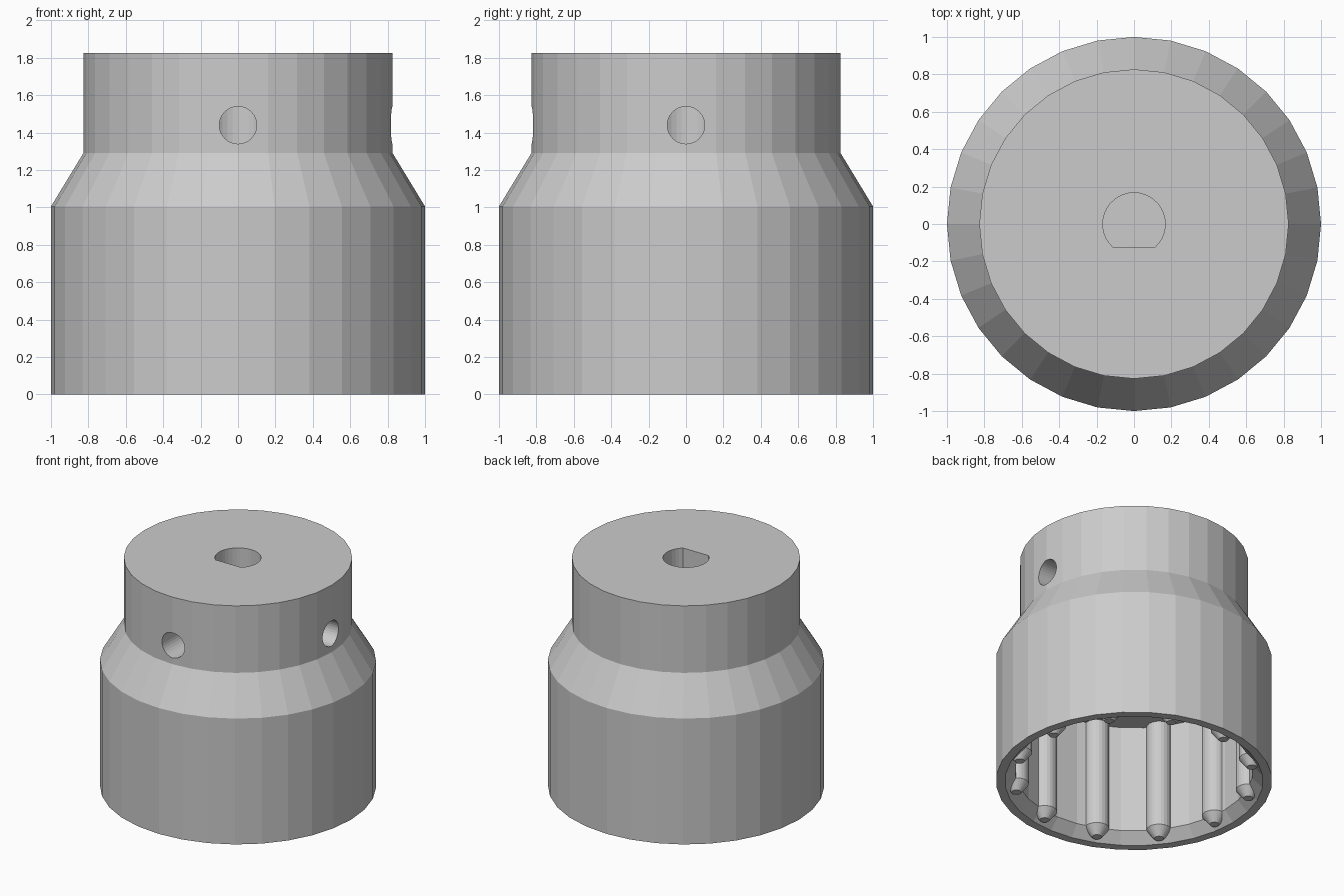
import bpy, bmesh, math
from mathutils import Matrix, Vector

if "Cube" in bpy.data.objects:
    bpy.data.objects.remove(bpy.data.objects["Cube"])

grey = bpy.data.materials.new("plain grey")
grey.diffuse_color = (0.6, 0.6, 0.6, 1)
grey.use_nodes = True
grey.node_tree.nodes["Principled BSDF"].inputs["Base Color"].default_value = grey.diffuse_color


def finish(bm, name):
    bmesh.ops.recalc_face_normals(bm, faces=bm.faces)
    me = bpy.data.meshes.new(name)
    bm.to_mesh(me)
    bm.free()
    me.materials.append(grey)
    ob = bpy.data.objects.new(name, me)
    bpy.context.collection.objects.link(ob)
    return ob


def stack(bm, profile, sides, centre=(0, 0)):
    """Closed solid of revolution from (radius, z) rings."""
    rings = []
    for r, z in profile:
        rings.append([bm.verts.new((centre[0] + r * math.cos(math.tau * i / sides),
                                    centre[1] + r * math.sin(math.tau * i / sides), z))
                      for i in range(sides)])
    for a, b in zip(rings, rings[1:]):
        for i in range(sides):
            j = (i + 1) % sides
            bm.faces.new((a[i], a[j], b[j], b[i]))
    bm.faces.new(rings[0][::-1])
    bm.faces.new(rings[-1])


def combine(body, tool, operation):
    mod = body.modifiers.new(tool.name, 'BOOLEAN')
    mod.operation = operation
    mod.solver = 'EXACT'
    mod.object = tool
    bpy.context.view_layer.objects.active = body
    bpy.ops.object.modifier_apply(modifier=mod.name)
    bpy.data.objects.remove(tool, do_unlink=True)


# Stepped outer body
bm = bmesh.new()
stack(bm, [(1, 0), (1, 1.005), (0.827, 1.29), (0.827, 1.825)], 32)
body = finish(bm, "socket_body")

# Bottom cavity with chamfered mouth
bm = bmesh.new()
stack(bm, [(0.955, -0.02), (0.935, 0), (0.86, 0.08), (0.86, 0.94)], 32)
combine(body, finish(bm, "cavity_cutter"), 'DIFFERENCE')

# Twelve round ribs with tapered tips
bm = bmesh.new()
for k in range(12):
    a = math.radians(8 + 30 * k)
    stack(bm, [(0.035, 0.01), (0.09, 0.08), (0.09, 0.97)], 24,
          (0.87 * math.cos(a), 0.87 * math.sin(a)))
combine(body, finish(bm, "ribs"), 'UNION')

# Blind D-shaped shaft bore
bm = bmesh.new()
r, flat = 0.167, -0.123
start = math.asin(flat / r)
sweep = math.pi - 2 * start
pts = [(r * math.cos(start + sweep * i / 28), r * math.sin(start + sweep * i / 28))
       for i in range(29)]
face = bm.faces.new([bm.verts.new((x, y, 1.06)) for x, y in pts])
ext = bmesh.ops.extrude_face_region(bm, geom=[face])
bmesh.ops.translate(bm, vec=Vector((0, 0, 0.9)),
                    verts=[v for v in ext["geom"] if isinstance(v, bmesh.types.BMVert)])
combine(body, finish(bm, "bore_cutter"), 'DIFFERENCE')

# Set-screw holes at the front and right, reaching the bore
for name, rot in (("front_screw_cutter", Matrix.Rotation(math.radians(-90), 4, 'Z')),
                  ("right_screw_cutter", Matrix.Identity(4))):
    bm = bmesh.new()
    stack(bm, [(0.1, 0.03), (0.1, 1.1)], 32)
    lay = Matrix.Rotation(math.radians(90), 4, 'Y')
    bm.transform(Matrix.Translation((0, 0, 1.44)) @ rot @ lay)
    combine(body, finish(bm, name), 'DIFFERENCE')
